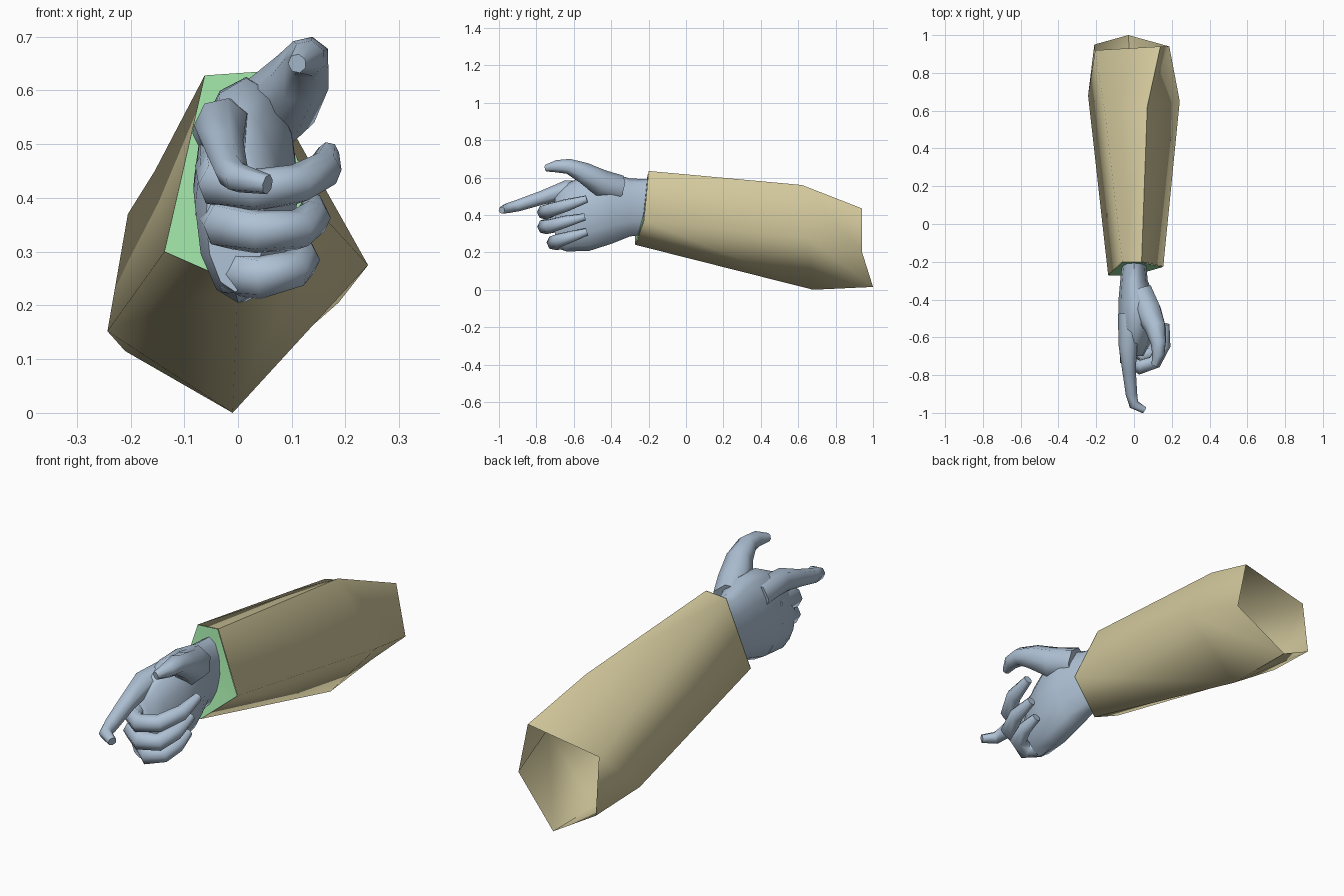
import bpy, bmesh, math
from mathutils import Vector

if "Cube" in bpy.data.objects:
    bpy.data.objects.remove(bpy.data.objects["Cube"])


def material(name, rgb):
    m = bpy.data.materials.new(name)
    m.diffuse_color = (*rgb, 1)
    m.use_nodes = True
    m.node_tree.nodes["Principled BSDF"].inputs["Base Color"].default_value = m.diffuse_color
    return m


TAN = material("tan_cloth", (0.66, 0.59, 0.34))
GREEN = material("green_lining", (0.35, 0.76, 0.38))
BLUE = material("blue_grey_glove", (0.43, 0.54, 0.67))


def loft(name, rings, mat, caps=True, angle=60):
    """Skin a list of equal-length point rings."""
    bm = bmesh.new()
    loops = [[bm.verts.new(p) for p in ring] for ring in rings]
    n = len(loops[0])
    for a, b in zip(loops, loops[1:]):
        for i in range(n):
            j = (i + 1) % n
            bm.faces.new((a[i], a[j], b[j], b[i]))
    if caps:
        bm.faces.new(loops[0])
        bm.faces.new(loops[-1])
    bmesh.ops.recalc_face_normals(bm, faces=bm.faces[:])
    mesh = bpy.data.meshes.new(name)
    bm.to_mesh(mesh)
    bm.free()
    mesh.materials.append(mat)
    ob = bpy.data.objects.new(name, mesh)
    bpy.context.collection.objects.link(ob)
    bpy.ops.object.select_all(action='DESELECT')
    ob.select_set(True)
    bpy.context.view_layer.objects.active = ob
    bpy.ops.object.shade_smooth_by_angle(angle=math.radians(angle))
    return ob


def finger(name, path, sides=7):
    """Tapered tube along (x, y, z, radius) points."""
    pts = [Vector(p[:3]) for p in path]
    rings = []
    for i, p in enumerate(pts):
        t = (pts[min(i + 1, len(pts) - 1)] - pts[max(i - 1, 0)]).normalized()
        side = t.cross(Vector((0, 0, 1))).normalized()
        up = side.cross(t)
        r = path[i][3]
        rings.append([p + r * (math.cos(a) * side + math.sin(a) * up)
                      for a in (2 * math.pi * k / sides for k in range(sides))])
    return loft(name, rings, BLUE, angle=65)


# Sleeve: five-sided open tube from cuff, past the elbow, to the open end
cuff = [(-.062, -.20, .628), (.04, -.20, .635), (.155, -.225, .37),
        (.0, -.27, .24), (-.137, -.27, .30)]
elbow = [(-.155, .60, .45), (.07, .62, .56), (.242, .65, .275),
         (-.01, .68, .0), (-.243, .68, .152)]
end = [(-.205, .92, .37), (.14, .94, .435), (.187, .94, .205),
       (-.03, 1.0, .015), (-.21, .95, .115)]
loft("sleeve", [cuff, elbow, end], TAN, caps=False, angle=75)

# Cuff lining: flat fan closing the wrist end
centre = Vector((0, -.228, .43))
loft("cuff_lining", [[Vector(p) + Vector((0, -.002, 0)) for p in cuff],
                     [centre + (Vector(p) - centre) * .3 for p in cuff]],
     GREEN, caps=False)

# Palm: oval sections (y, centre x, centre z, half width, half height)
sections = [(-.18, .0, .445, .06, .145), (-.30, .0, .44, .073, .155),
            (-.40, .015, .435, .097, .19), (-.52, .015, .415, .098, .208),
            (-.64, .0, .385, .08, .18), (-.70, -.005, .365, .055, .14)]
palm = []
for y, cx, cz, hx, hz in sections:
    palm.append([(cx + hx * math.cos(a), y, cz + hz * math.sin(a))
                 for a in (2 * math.pi * k / 12 for k in range(12))])
loft("palm", palm, BLUE)

# Raised thumb
finger("thumb", [(.03, -.36, .54, .075), (.075, -.46, .57, .075),
                 (.115, -.55, .625, .058), (.13, -.63, .66, .042),
                 (.13, -.69, .66, .034), (.11, -.75, .65, .018)])

# Pointing index finger with a hooked tip
finger("index_finger", [(-.02, -.48, .52, .065), (-.03, -.64, .535, .052),
                        (-.025, -.77, .492, .038), (-.012, -.90, .45, .032),
                        (.0, -.955, .437, .028), (.055, -.985, .425, .019)])

# Curled fingers
finger("middle_finger", [(-.03, -.58, .46, .05), (-.03, -.72, .425, .046),
                         (.03, -.757, .415, .04), (.11, -.73, .425, .038),
                         (.16, -.64, .452, .034), (.168, -.53, .485, .02)])
finger("ring_finger", [(-.03, -.58, .37, .05), (-.02, -.72, .35, .047),
                       (.035, -.755, .337, .041), (.11, -.73, .34, .038),
                       (.14, -.65, .363, .033), (.14, -.54, .39, .02)])
finger("little_finger", [(-.01, -.54, .28, .05), (.0, -.67, .26, .046),
                         (.04, -.705, .252, .041), (.1, -.68, .265, .037),
                         (.122, -.61, .285, .031), (.12, -.53, .31, .02)])
